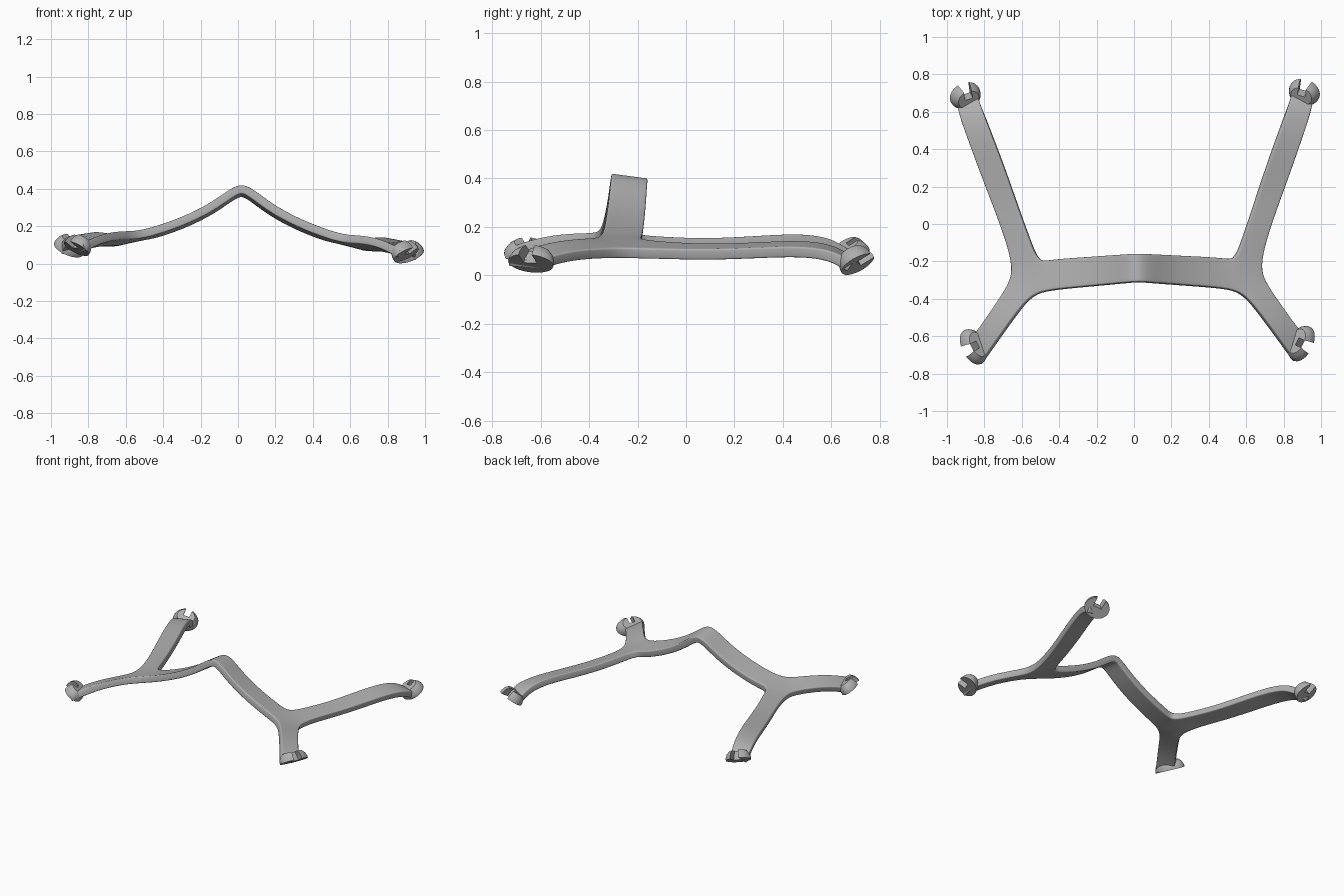
import bpy, bmesh, math
from mathutils import Vector

cube = bpy.data.objects.get("Cube")
if cube:
    bpy.data.objects.remove(cube, do_unlink=True)

grey = bpy.data.materials.new("matte grey")
grey.use_nodes = True
colour = (0.43, 0.43, 0.43, 1)
grey.diffuse_color = colour
shader = next(n for n in grey.node_tree.nodes if n.type == 'BSDF_PRINCIPLED')
shader.inputs["Base Color"].default_value = colour


def finish(bm, name):
    """Turn a +x half into a mirrored, slightly tilted object."""
    mesh = bpy.data.meshes.new(name)
    bm.to_mesh(mesh)
    bm.free()
    mesh.materials.append(grey)
    obj = bpy.data.objects.new(name, mesh)
    bpy.context.collection.objects.link(obj)
    mirror = obj.modifiers.new("mirror", 'MIRROR')
    mirror.use_clip = True
    obj.location.x = 0.01
    obj.rotation_euler = (0, 0.018, 0.01)
    return obj


def smooth(obj, angle):
    bpy.ops.object.select_all(action='DESELECT')
    obj.select_set(True)
    bpy.context.view_layer.objects.active = obj
    bpy.ops.object.shade_smooth_by_angle(angle=math.radians(angle))


# Frame: three curved straps meeting at a triangular junction
bm = bmesh.new()
front = bm.verts.new((0.555, -0.365, 0.165))
back = bm.verts.new((0.53, -0.2, 0.16))
outer = bm.verts.new((0.662, -0.235, 0.125))
bm.faces.new((front, outer, back))


def strap(a, b, rows):
    for p, q in rows:
        c, d = bm.verts.new(p), bm.verts.new(q)
        bm.faces.new((a, b, d, c))
        a, b = c, d


# Central bridge, as x and height
bridge = [(0.46, 0.19), (0.3, 0.25), (0.16, 0.325), (0.07, 0.395), (0, 0.432)]
strap(front, back, [((x, -0.305 - 0.085 * x, z),
                     (x, -0.157 - 0.06 * x, z - 0.02)) for x, z in bridge])
# Rear arm
strap(back, outer, [
    ((0.57, -0.09, 0.15), (0.70, -0.08, 0.122)),
    ((0.635, 0.1, 0.14), (0.765, 0.1, 0.12)),
    ((0.71, 0.32, 0.152), (0.84, 0.3, 0.13)),
    ((0.77, 0.48, 0.16), (0.90, 0.47, 0.137)),
    ((0.815, 0.61, 0.142), (0.945, 0.6, 0.12)),
    ((0.84, 0.69, 0.085), (0.955, 0.68, 0.07))])
# Front arm
strap(outer, front, [
    ((0.69, -0.32, 0.125), (0.625, -0.435, 0.165)),
    ((0.78, -0.45, 0.12), (0.71, -0.55, 0.155)),
    ((0.85, -0.55, 0.1), (0.785, -0.655, 0.128)),
    ((0.89, -0.6, 0.08), (0.85, -0.745, 0.092))])
bm.normal_update()
if sum(f.normal.z for f in bm.faces) < 0:
    bmesh.ops.reverse_faces(bm, faces=bm.faces)
frame = finish(bm, "strap_frame")
sub = frame.modifiers.new("curve", 'SUBSURF')
sub.levels = sub.render_levels = 3
sub.boundary_smooth = 'PRESERVE_CORNERS'
solid = frame.modifiers.new("thickness", 'SOLIDIFY')
solid.thickness = 0.045
solid.offset = -1
bevel = frame.modifiers.new("rounded_edges", 'BEVEL')
bevel.width = 0.012
bevel.segments = 3
bevel.limit_method = 'ANGLE'
bevel.angle_limit = math.radians(50)
smooth(frame, 40)


# Feet: notched domes with a flat, tilted sole
def foot(name, centre, normal, outward, wide, deep):
    n = Vector(normal).normalized()
    u = Vector(outward)
    u = (u - n * u.dot(n)).normalized()
    w = n.cross(u)
    half = 0.03
    start = math.asin(half / wide)
    steps = 28
    outline = []
    for i in range(steps + 1):
        t = start + (2 * math.pi - 2 * start) * i / steps
        outline.append((wide * math.sin(t), deep * math.cos(t)))
    outline += [(-half, 0.005), (half, 0.005)]
    bm = bmesh.new()
    rings = []
    for scale, lift in [(1, 0), (1, 0.015), (0.9, 0.04), (0.7, 0.06)]:
        rings.append([bm.verts.new(Vector(centre) + w * x * scale
                                   + u * y * scale - n * lift)
                      for x, y in outline])
    count = len(outline)
    for low, high in zip(rings, rings[1:]):
        for i in range(count):
            j = (i + 1) % count
            bm.faces.new((low[i], low[j], high[j], high[i]))
    bm.faces.new(rings[0][::-1])
    bm.faces.new(rings[-1])
    bmesh.ops.recalc_face_normals(bm, faces=bm.faces)
    smooth(finish(bm, name), 35)


foot("rear_feet", (0.91, 0.70, 0.062), (0.35, 0.45, -0.8),
     (0.3, 1, 0), 0.085, 0.075)
foot("front_feet", (0.882, -0.65, 0.065), (0.5, -0.25, -0.8),
     (0.9, -0.45, 0), 0.1, 0.068)
